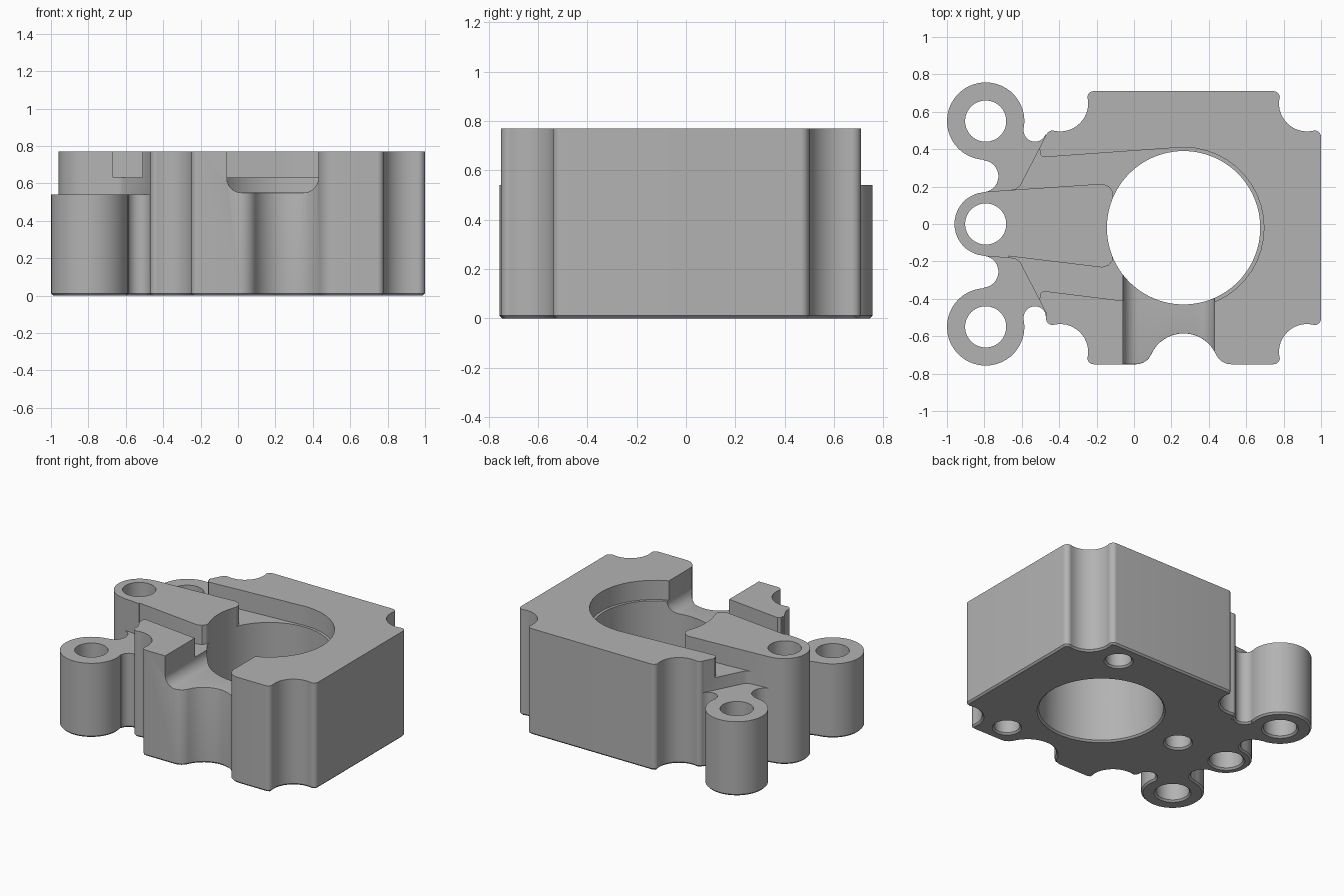
import bpy, bmesh
from math import sin, cos, radians, pi

if "Cube" in bpy.data.objects:
    bpy.data.objects.remove(bpy.data.objects["Cube"])

HEIGHT = 0.77
SLOT_Z = 0.63      # floor of the slots beside the arm
LUG_Z = 0.54       # top of the two outer lugs
MID = -0.02        # centre line of the block in y
BORE = (0.265, MID)

metal = bpy.data.materials.new("Grey metal")
metal.use_nodes = True
metal.diffuse_color = (0.45, 0.45, 0.45, 1)
metal.node_tree.nodes["Principled BSDF"].inputs["Base Color"].default_value = (0.45, 0.45, 0.45, 1)


def arc(cx, cy, r, a0, a1):
    n = max(3, round(abs(a1 - a0) / 8))
    angles = [radians(a0 + (a1 - a0) * i / n) for i in range(n + 1)]
    return [(cx + r * cos(a), cy + r * sin(a)) for a in angles]


def to_object(name, bm):
    bmesh.ops.recalc_face_normals(bm, faces=bm.faces)
    mesh = bpy.data.meshes.new(name)
    bm.to_mesh(mesh)
    bm.free()
    mesh.materials.append(metal)
    ob = bpy.data.objects.new(name, mesh)
    bpy.context.collection.objects.link(ob)
    return ob


def prism(name, outline, z0, z1, chamfer=0):
    bm = bmesh.new()
    base = bm.faces.new([bm.verts.new((x, y, z0)) for x, y in outline])
    top = bmesh.ops.extrude_face_region(bm, geom=[base], use_keep_orig=True)
    verts = [g for g in top["geom"] if isinstance(g, bmesh.types.BMVert)]
    bmesh.ops.translate(bm, verts=verts, vec=(0, 0, z1 - z0))
    bmesh.ops.recalc_face_normals(bm, faces=bm.faces)
    if chamfer:
        rim = [e for e in bm.edges if all(v.co.z < z0 + 0.001 for v in e.verts)]
        bmesh.ops.bevel(bm, geom=rim, offset=chamfer, segments=1, affect='EDGES')
    return to_object(name, bm)


def drill(name, x, y, r, top, flare=0.012, sides=48):
    """Round cutter, widened at the bottom to leave a chamfered rim."""
    bm = bmesh.new()
    rings = []
    for radius, z in ((r + 2 * flare, -flare), (r, flare), (r, top)):
        rings.append([bm.verts.new((x + radius * cos(2 * pi * i / sides),
                                    y + radius * sin(2 * pi * i / sides), z)) for i in range(sides)])
    for low, high in zip(rings, rings[1:]):
        for i in range(sides):
            j = (i + 1) % sides
            bm.faces.new((low[i], low[j], high[j], high[i]))
    bm.faces.new(rings[0])
    bm.faces.new(rings[-1])
    return to_object(name, bm)


def cut(target, cutter):
    mod = target.modifiers.new("cut", 'BOOLEAN')
    mod.operation = 'DIFFERENCE'
    mod.solver = 'EXACT'
    mod.object = cutter
    bpy.context.view_layer.objects.active = target
    bpy.ops.object.modifier_apply(modifier=mod.name)
    bpy.data.objects.remove(cutter)


# Plan outline: block corners with scalloped notches, then the lugs
right_corner = (arc(0.965, 0.485, 0.035, 0, 90) + arc(0.925, 0.665, 0.15, 282, 168)
                + arc(0.745, 0.695, 0.035, 0, 90))
left_corner = (arc(-0.215, 0.695, 0.035, 90, 180) + arc(-0.395, 0.665, 0.15, 12, -102)
               + arc(-0.435, 0.485, 0.035, 90, 170))
lugs = (arc(-0.53, 0.5, 0.06, -20, -180) + arc(-0.793, 0.55, 0.207, -14, 266)
        + arc(-0.81, 0.255, 0.085, 84, -84) + arc(-0.79, 0, 0.17, 96, 180))


def block(points, side):
    moved = [(x, MID + side * y) for x, y in points]
    return moved if side > 0 else moved[::-1]


lower_lugs = [(x, -y) for x, y in lugs[:-1]][::-1]
front_notch = (arc(0.01, -0.66, 0.09, 270, 335.7) + arc(0.265, -0.775, 0.19, 155.7, 24.3)[1:]
               + arc(0.52, -0.66, 0.09, 204.3, 270)[1:])
outline = (block(right_corner, 1) + block(left_corner, 1) + lugs + lower_lugs
           + block(left_corner, -1) + front_notch + block(right_corner, -1))
body = prism("housing_block", outline, 0, HEIGHT, chamfer=0.012)

# Lower the outer lugs and their webs
for side in (1, -1):
    web = [(-1.1, 0.173), (-0.79, 0.173), (-0.67, 0.181), (-0.635, 0.186), (-0.61, 0.205),
           (-0.47, 0.475), (-0.47, 0.85), (-1.1, 0.85)]
    cut(body, prism("web_cutter", [(x, side * y) for x, y in web], LUG_Z, 1))

# Slots on both sides of the central arm, joined by the step around the bore
wall = [(-0.64, 0.395), (-0.502, 0.395), (-0.502, 0.372), (-0.485, 0.357), (0.23, 0.408)]
arm = [(-0.113, 0.14), (-0.115, 0.175), (-0.135, 0.202), (-0.17, 0.215), (-0.67, 0.181)]


def lower(points):
    return [(x, -y - 0.04 * (x + 0.5) / 0.76) for x, y in points][::-1]


slot = (wall + arc(*BORE, 0.43, 90, -90) + lower(wall) + lower(arm)
        + [(0, -0.12), (0, 0.1)] + arm)
cut(body, prism("slot_cutter", slot, SLOT_Z, 1))

# Main bore, lug holes and three blind holes underneath
cut(body, drill("bore_cutter", *BORE, 0.41, 1, sides=96))
for y in (-0.55, 0, 0.55):
    cut(body, drill("lug_hole_cutter", -0.793, y, 0.11, 1))
for angle in (60, 180, 300):
    a = radians(angle)
    cut(body, drill("blind_hole_cutter", BORE[0] + 0.66 * cos(a), BORE[1] + 0.66 * sin(a), 0.085, 0.4))

# Front window with rounded lower corners
section = ([(-0.06, 1)] + arc(0.02, 0.63, 0.08, 180, 270) + arc(0.35, 0.63, 0.08, 270, 360) + [(0.43, 1)])
window = prism("window_cutter", section, 0.1, 1)
window.rotation_euler.x = pi / 2
bpy.context.view_layer.update()
cut(body, window)

# Round the outer rim of the window floor
bm = bmesh.new()
bm.from_mesh(body.data)
bmesh.ops.remove_doubles(bm, verts=bm.verts, dist=0.0002)
bm.normal_update()
rim = []
for e in bm.edges:
    inside = all(v.co.y < -0.5 and -0.07 < v.co.x < 0.44 and 0.54 < v.co.z < 0.62 for v in e.verts)
    if inside and len(e.link_faces) == 2:
        n1, n2 = sorted((f.normal for f in e.link_faces), key=lambda n: abs(n.y))
        if abs(n1.y) < 0.01 and abs(n2.y) > 0.1 and abs(n2.z) < 0.01:
            rim.append(e)
if rim:
    bmesh.ops.bevel(bm, geom=rim, offset=0.03, segments=4, profile=0.5,
                    affect='EDGES', clamp_overlap=True)
bm.to_mesh(body.data)
bm.free()

# Smooth round walls, sharp edges
bpy.ops.object.select_all(action='DESELECT')
body.select_set(True)
bpy.context.view_layer.objects.active = body
bpy.ops.object.shade_smooth_by_angle(angle=radians(30))
